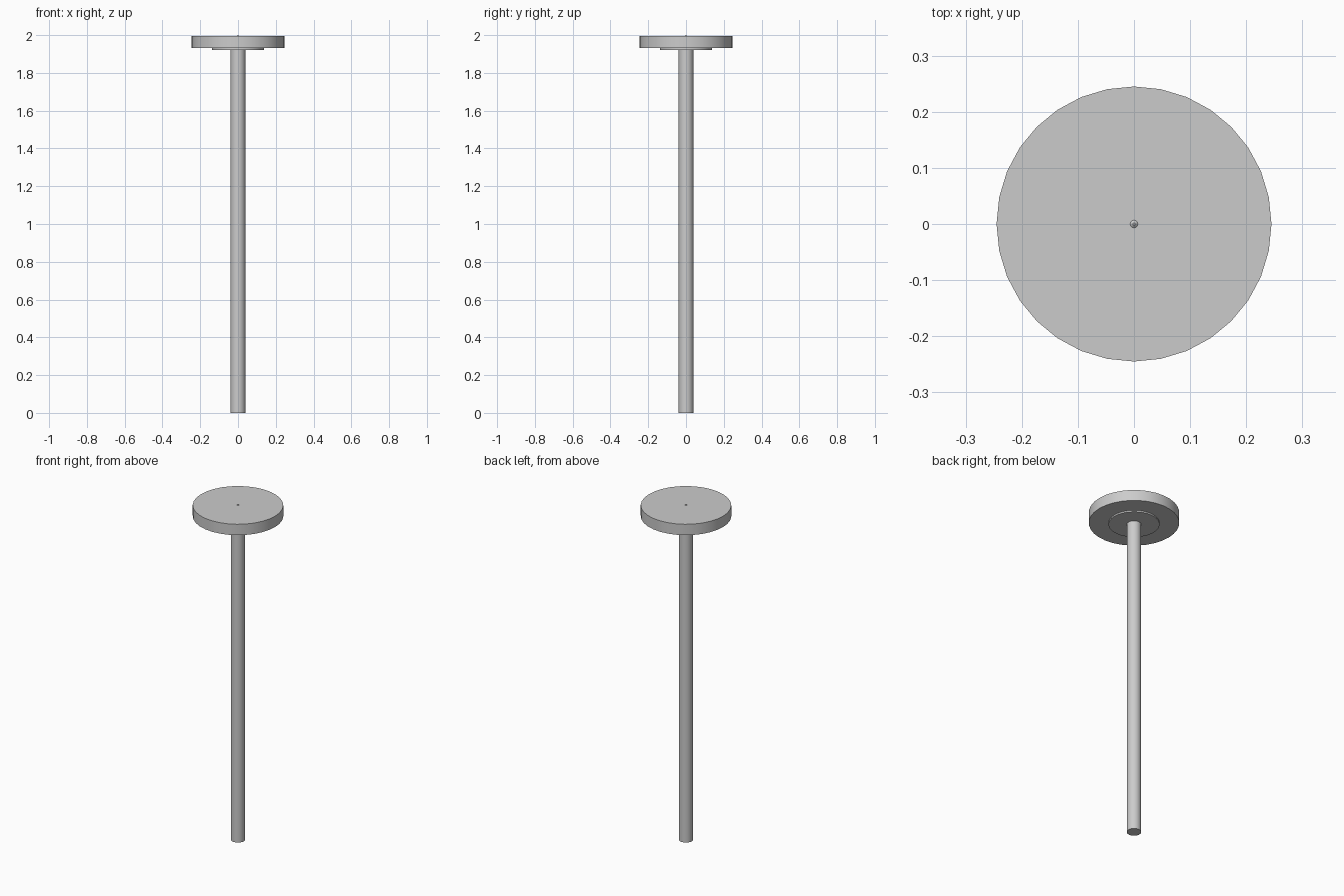
import bpy
import math

SIDES = 32

old = bpy.data.objects.get("Cube")
if old:
    bpy.data.objects.remove(old, do_unlink=True)

grey = bpy.data.materials.new("plain_grey")
grey.use_nodes = True
colour = (0.6, 0.6, 0.6, 1)
grey.diffuse_color = colour
grey.node_tree.nodes["Principled BSDF"].inputs["Base Color"].default_value = colour


def disc(name, radius, bottom, top, tip=None):
    """Upright round part; tip sets a different top radius."""
    bpy.ops.mesh.primitive_cone_add(
        vertices=SIDES, radius1=radius, radius2=radius if tip is None else tip,
        depth=top - bottom, location=(0, 0, (bottom + top) / 2))
    part = bpy.context.object
    part.name = name
    part.data.materials.append(grey)
    bpy.ops.object.shade_smooth_by_angle(angle=math.radians(30))
    return part


# Long round pole, thin collar and wide flat head
disc("pole", 0.039, 0, 1.925)
disc("collar", 0.138, 1.922, 1.932)
disc("head", 0.245, 1.931, 1.996)

# Tiny raised point in the middle of the head
disc("centre_point", 0.008, 1.995, 2.0, tip=0.002)
